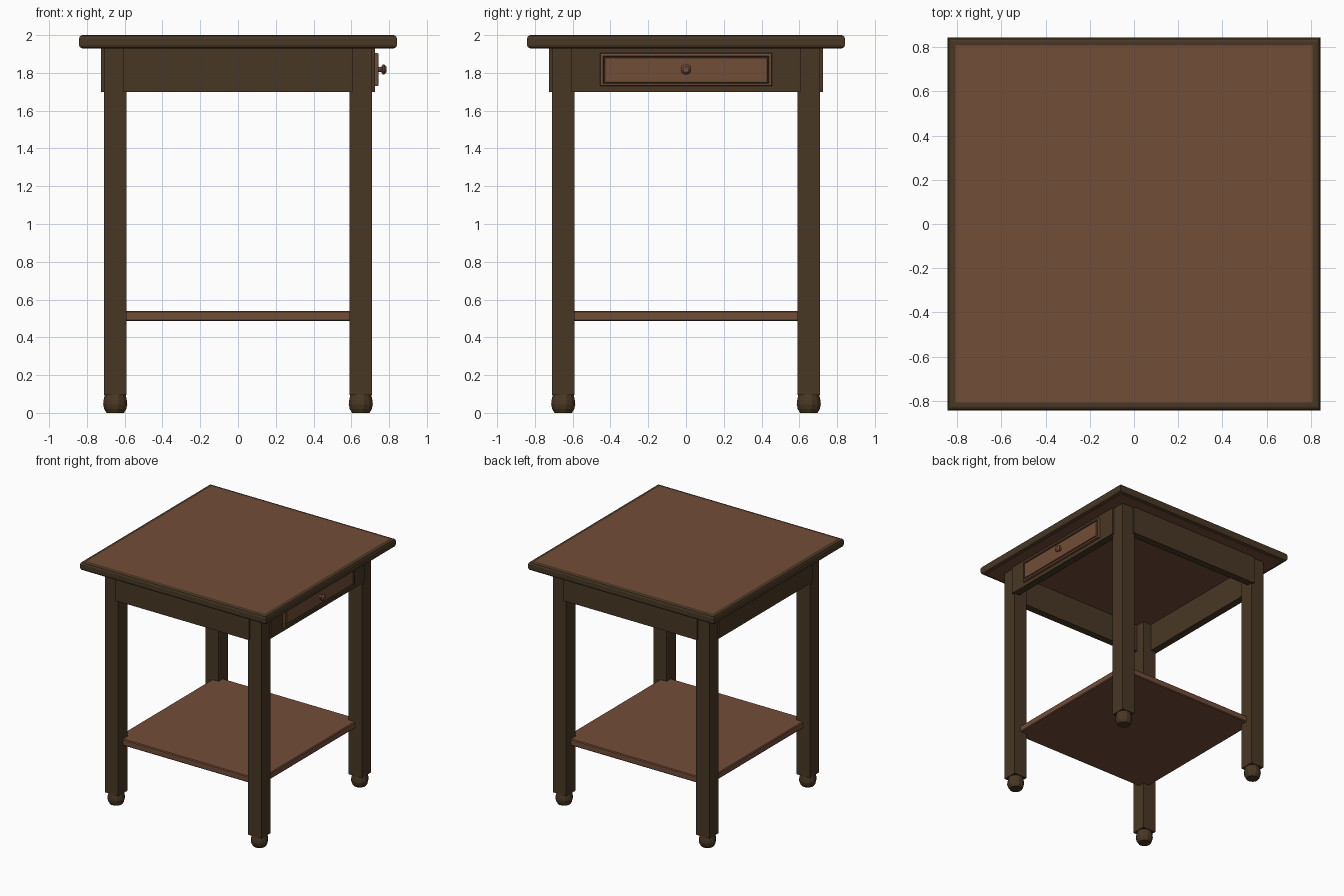
import bpy, bmesh, math
from mathutils import Matrix

if "Cube" in bpy.data.objects:
    bpy.data.objects.remove(bpy.data.objects["Cube"])


def material(name, rgb):
    m = bpy.data.materials.new(name)
    m.diffuse_color = (*rgb, 1)
    m.use_nodes = True
    m.node_tree.nodes["Principled BSDF"].inputs["Base Color"].default_value = m.diffuse_color
    return m


DARK = material("dark wood", (0.066, 0.039, 0.018))
BROWN = material("brown wood", (0.168, 0.074, 0.040))


def finish(name, bm, mats):
    bmesh.ops.recalc_face_normals(bm, faces=bm.faces[:])
    me = bpy.data.meshes.new(name)
    bm.to_mesh(me)
    bm.free()
    for m in mats:
        me.materials.append(m)
    ob = bpy.data.objects.new(name, me)
    bpy.context.collection.objects.link(ob)
    return ob


def box_bm(x0, x1, y0, y1, z0, z1):
    bm = bmesh.new()
    mat = Matrix.Translation(((x0 + x1) / 2, (y0 + y1) / 2, (z0 + z1) / 2)) \
        @ Matrix.Diagonal((x1 - x0, y1 - y0, z1 - z0, 1))
    bmesh.ops.create_cube(bm, size=1, matrix=mat)
    return bm


def bevel(bm, edges, width, segments):
    bmesh.ops.bevel(bm, geom=edges, offset=width, segments=segments,
                    profile=0.5, affect='EDGES')


def lathe(name, profile, sides, mats, matrix):
    """Revolve (radius, height) points about z, then place with a matrix."""
    bm = bmesh.new()
    rings = [[bm.verts.new((r * math.cos(2 * math.pi * (i + 0.5) / sides),
                            r * math.sin(2 * math.pi * (i + 0.5) / sides), h))
              for i in range(sides)] for r, h in profile]
    for a, b in zip(rings, rings[1:]):
        for i in range(sides):
            j = (i + 1) % sides
            bm.faces.new((a[i], a[j], b[j], b[i]))
    bm.faces.new(rings[0])
    bm.faces.new(rings[-1])
    bm.transform(matrix)
    return finish(name, bm, mats)


# Table top: dark rounded rim around a brown panel
bm = box_bm(-0.842, 0.842, -0.842, 0.842, 1.93, 2.0)
bevel(bm, [e for e in bm.edges if abs(e.verts[0].co.z - e.verts[1].co.z) < 1e-4], 0.018, 2)
bm.normal_update()
flat = [f for f in bm.faces if abs(f.normal.z) > 0.99]
bmesh.ops.inset_individual(bm, faces=flat, thickness=0.024, depth=0)
for f in flat:
    f.material_index = 1
finish("table_top", bm, [DARK, BROWN])

# Legs with turned feet
foot = [(0.048, 0.0), (0.060, 0.02), (0.066, 0.045), (0.064, 0.065), (0.056, 0.102)]
for sx in (-1, 1):
    for sy in (-1, 1):
        tag = ("left" if sx < 0 else "right") + ("_front" if sy < 0 else "_back")
        cx, cy = 0.65 * sx, 0.65 * sy
        finish("leg_" + tag, box_bm(cx - 0.06, cx + 0.06, cy - 0.06, cy + 0.06, 0.095, 1.935), [DARK])
        lathe("foot_" + tag, foot, 12, [DARK], Matrix.Translation((cx, cy, 0)))

# Apron boards, standing slightly proud of the legs
for i, tag in enumerate(("right", "back", "left", "front")):
    bm = box_bm(0.665, 0.725, -0.607, 0.607, 1.70, 1.935)
    bm.transform(Matrix.Rotation(i * math.pi / 2, 4, 'Z'))
    finish("apron_" + tag, bm, [DARK])

# Lower shelf, its corners let into the legs
bm = box_bm(-0.65, 0.65, -0.65, 0.65, 0.487, 0.54)
bevel(bm, bm.edges[:], 0.006, 1)
finish("shelf", bm, [BROWN])

# Drawer front: rounded slab, dark groove and centre panel
bm = box_bm(0.72, 0.745, -0.455, 0.455, 1.73, 1.905)
bevel(bm, [e for e in bm.edges if all(v.co.x > 0.74 for v in e.verts)], 0.008, 2)
bm.normal_update()
face = max(bm.faces, key=lambda f: f.calc_center_median().x)
bmesh.ops.inset_individual(bm, faces=[face], thickness=0.010, depth=0)
ring = bmesh.ops.inset_individual(bm, faces=[face], thickness=0.004, depth=-0.008)["faces"]
ring += bmesh.ops.inset_individual(bm, faces=[face], thickness=0.008, depth=0)["faces"]
for f in ring:
    f.material_index = 1
bmesh.ops.inset_individual(bm, faces=[face], thickness=0.003, depth=0.006)
finish("drawer_front", bm, [BROWN, DARK])

# Drawer knob
knob = [(0.014, 0.0), (0.012, 0.018), (0.027, 0.026), (0.027, 0.034), (0.016, 0.045)]
k = lathe("drawer_knob", knob, 16, [BROWN],
          Matrix.Translation((0.74, 0, 1.818)) @ Matrix.Rotation(math.pi / 2, 4, 'Y'))
